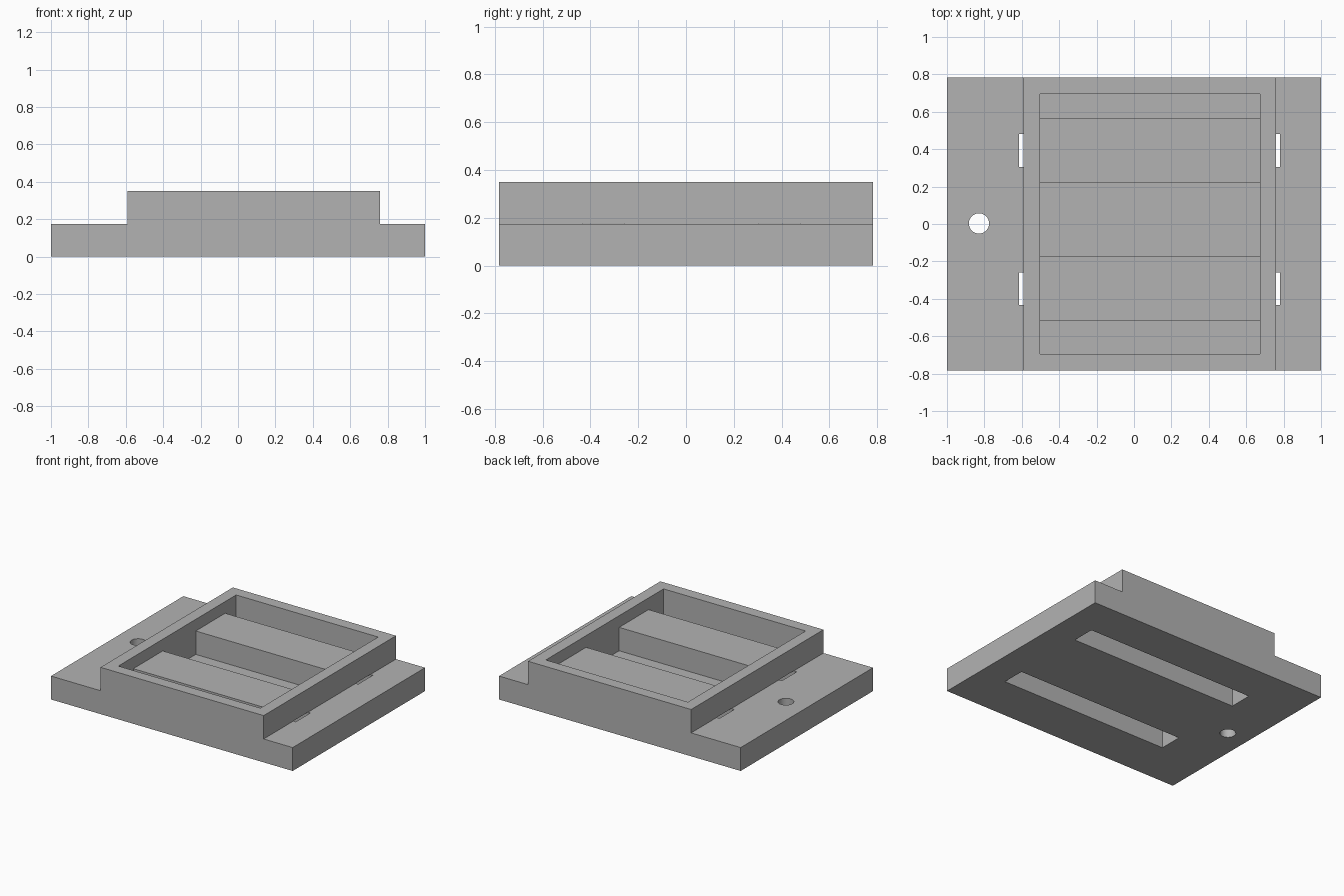
import bpy
import bmesh
from mathutils import Vector

default = bpy.data.objects.get("Cube")
if default:
    bpy.data.objects.remove(default, do_unlink=True)

HALF_Y = 0.782
TOP = 0.35
STEP = TOP / 2
FLOOR = TOP / 4
RIDGE = TOP * 0.75
WALL_L, WALL_R = -0.59, 0.76        # outer walls of the raised tray
POCKET_L, POCKET_R = -0.503, 0.673  # inner walls of the tray
POCKET_Y = 0.696
RIDGE_CENTRES = (-0.345, 0.393)
RIDGE_HALF = 0.174

grey = bpy.data.materials.new("plain grey")
grey.use_nodes = True
colour = (0.45, 0.45, 0.45, 1)
grey.diffuse_color = colour
grey.node_tree.nodes["Principled BSDF"].inputs["Base Color"].default_value = colour


def link(name, bm):
    bmesh.ops.recalc_face_normals(bm, faces=bm.faces)
    mesh = bpy.data.meshes.new(name)
    bm.to_mesh(mesh)
    bm.free()
    mesh.materials.append(grey)
    obj = bpy.data.objects.new(name, mesh)
    bpy.context.collection.objects.link(obj)
    return obj


def prism(name, profile, axis, start, end):
    """Extrude a (u, z) profile along x or y."""
    bm = bmesh.new()
    place = (lambda u, z: (start, u, z)) if axis == "x" else (lambda u, z: (u, start, z))
    face = bm.faces.new([bm.verts.new(place(u, z)) for u, z in profile])
    moved = bmesh.ops.extrude_face_region(bm, geom=[face])["geom"]
    shift = Vector((1, 0, 0) if axis == "x" else (0, 1, 0)) * (end - start)
    bmesh.ops.translate(bm, vec=shift, verts=[g for g in moved if isinstance(g, bmesh.types.BMVert)])
    return link(name, bm)


def cut(target, cutter):
    cutter.hide_render = True
    mod = target.modifiers.new("cut", "BOOLEAN")
    mod.operation = "DIFFERENCE"
    mod.solver = "EXACT"
    mod.object = cutter
    bpy.context.view_layer.objects.active = target
    bpy.ops.object.modifier_apply(modifier=mod.name)
    bpy.data.objects.remove(cutter, do_unlink=True)


# Body: plate with side flanges and a raised tray
body = prism("tray_body", [(-1, 0), (1, 0), (1, STEP), (WALL_R, STEP), (WALL_R, TOP),
                           (WALL_L, TOP), (WALL_L, STEP), (-1, STEP)],
             "y", -HALF_Y, HALF_Y)

# Pocket that leaves two ridges standing on its floor
outline = [(POCKET_Y, TOP + 0.1), (-POCKET_Y, TOP + 0.1), (-POCKET_Y, FLOOR)]
for c in RIDGE_CENTRES:
    near, far = c - RIDGE_HALF, c + RIDGE_HALF
    outline += [(near, FLOOR), (near, RIDGE), (far, RIDGE), (far, FLOOR)]
outline.append((POCKET_Y, FLOOR))
cut(body, prism("pocket_cutter", outline, "x", POCKET_L, POCKET_R))

# Strap slots running under the ridges and opening through both flanges
for c in RIDGE_CENTRES:
    lo, hi = c + 0.025 - 0.0 - 0.112, c + 0.087
    slot = [(lo, -0.1), (hi, -0.1), (hi, STEP + 0.001), (lo, STEP + 0.001)]
    cut(body, prism("slot_cutter", slot, "x", -0.614, 0.78))

# Round hole in the wide flange
bm = bmesh.new()
bmesh.ops.create_cone(bm, cap_ends=True, segments=48, radius1=0.054, radius2=0.054, depth=1)
bmesh.ops.translate(bm, vec=(-0.829, 0.003, 0), verts=bm.verts)
cut(body, link("hole_cutter", bm))

bpy.ops.object.select_all(action="DESELECT")
body.select_set(True)
bpy.context.view_layer.objects.active = body
bpy.ops.object.shade_smooth_by_angle(angle=0.5)
